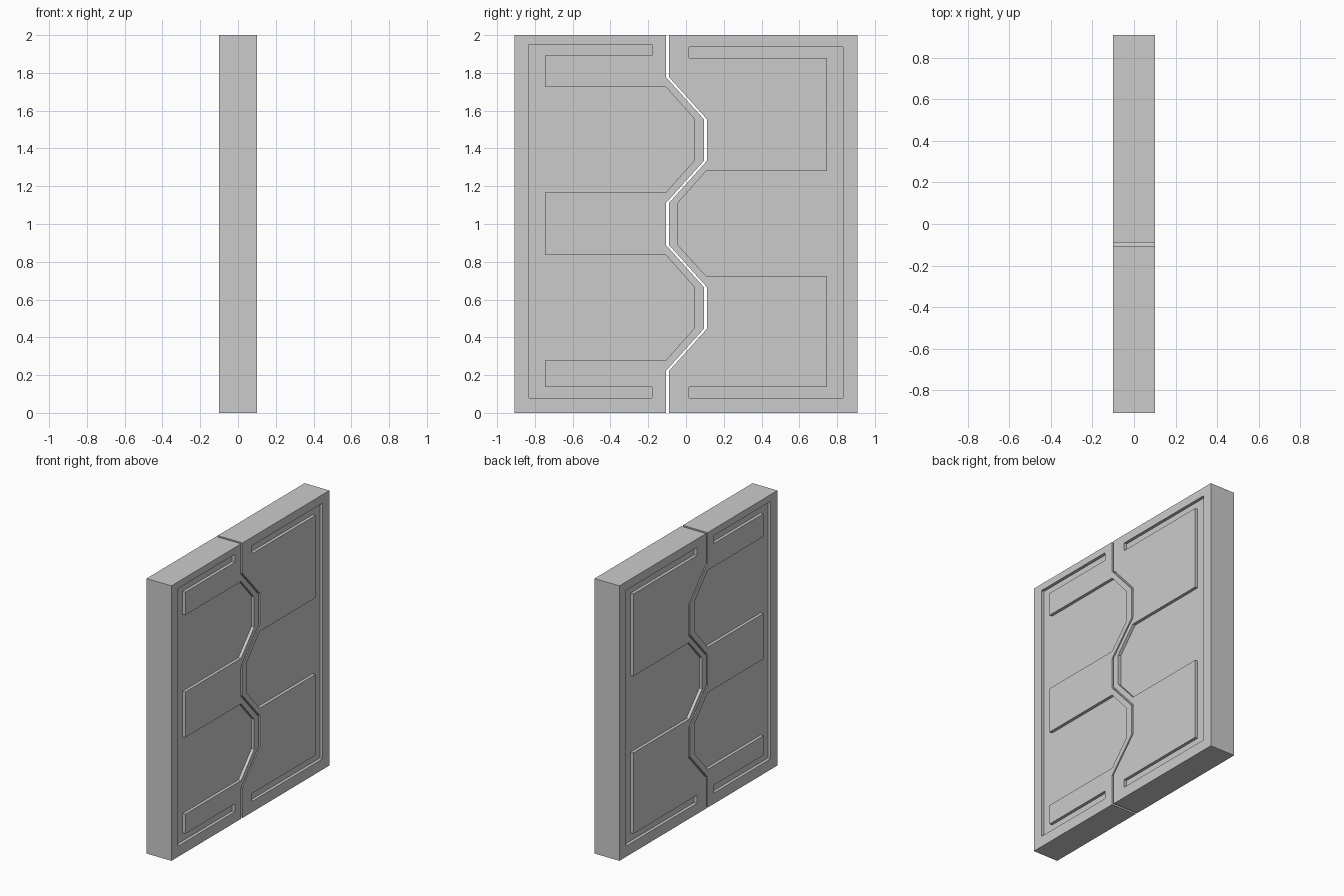
import bpy, bmesh

if "Cube" in bpy.data.objects:
    bpy.data.objects.remove(bpy.data.objects["Cube"])

T = 0.1        # half thickness of the doors
DEPTH = 0.022  # depth of the recessed panels
GAP = 0.008    # half width of the seam


def prism(name, profile, x0, x1):
    """Extrude a closed (y, z) profile from x0 to x1."""
    bm = bmesh.new()
    face = bm.faces.new([bm.verts.new((x0, y, z)) for y, z in profile])
    new = bmesh.ops.extrude_face_region(bm, geom=[face])["geom"]
    verts = [g for g in new if isinstance(g, bmesh.types.BMVert)]
    bmesh.ops.translate(bm, verts=verts, vec=(x1 - x0, 0, 0))
    bmesh.ops.recalc_face_normals(bm, faces=bm.faces)
    mesh = bpy.data.meshes.new(name)
    bm.to_mesh(mesh)
    bm.free()
    obj = bpy.data.objects.new(name, mesh)
    bpy.context.collection.objects.link(obj)
    return obj


def door(name, outline, pocket):
    """Slab with the same shallow pocket cut into both faces."""
    slab = prism(name, outline, -T, T)
    for side in (-1, 1):
        cutter = prism(name + "_cutter", pocket, side * (T - DEPTH), side * (T + 0.05))
        cutter.hide_render = True
        mod = slab.modifiers.new("pocket", "BOOLEAN")
        mod.operation = "DIFFERENCE"
        mod.solver = "EXACT"
        mod.object = cutter
        bpy.context.view_layer.objects.active = slab
        bpy.ops.object.modifier_apply(modifier=mod.name)
        bpy.data.objects.remove(cutter)
    return slab


# Interlocking zigzag seam, bottom to top, in ninths of the height
seam = [(-0.098, 0), (-0.098, 2 / 9)]
for k, y in ((2, 0.102), (4, -0.098), (6, 0.102)):
    seam += [(y, 2 * k / 9), (y, 2 * (k + 1) / 9)]
seam += [(-0.098, 16 / 9), (-0.098, 2)]

# Left door: two teeth
left_pocket = [
    (-0.83, 0.078), (-0.18, 0.078), (-0.18, 0.136), (-0.747, 0.136),
    (-0.747, 0.278), (-0.107, 0.278), (0.043, 0.447), (0.043, 0.667),
    (-0.107, 0.836), (-0.747, 0.836), (-0.747, 1.167), (-0.107, 1.167),
    (0.043, 1.335), (0.043, 1.557), (-0.107, 1.726), (-0.747, 1.726),
    (-0.747, 1.893), (-0.18, 1.893), (-0.18, 1.951), (-0.83, 1.951)]
door("left_door", [(-0.908, 0)] + [(y - GAP, z) for y, z in seam] + [(-0.908, 2)],
     left_pocket)

# Right door: one tooth
right_pocket = [
    (0.83, 0.078), (0.017, 0.078), (0.017, 0.136), (0.747, 0.136),
    (0.747, 0.724), (0.107, 0.724), (-0.043, 0.889), (-0.043, 1.112),
    (0.107, 1.281), (0.747, 1.281), (0.747, 1.88), (0.017, 1.88),
    (0.017, 1.938), (0.83, 1.938)]
door("right_door", [(0.908, 0)] + [(y + GAP, z) for y, z in seam] + [(0.908, 2)],
     right_pocket)
